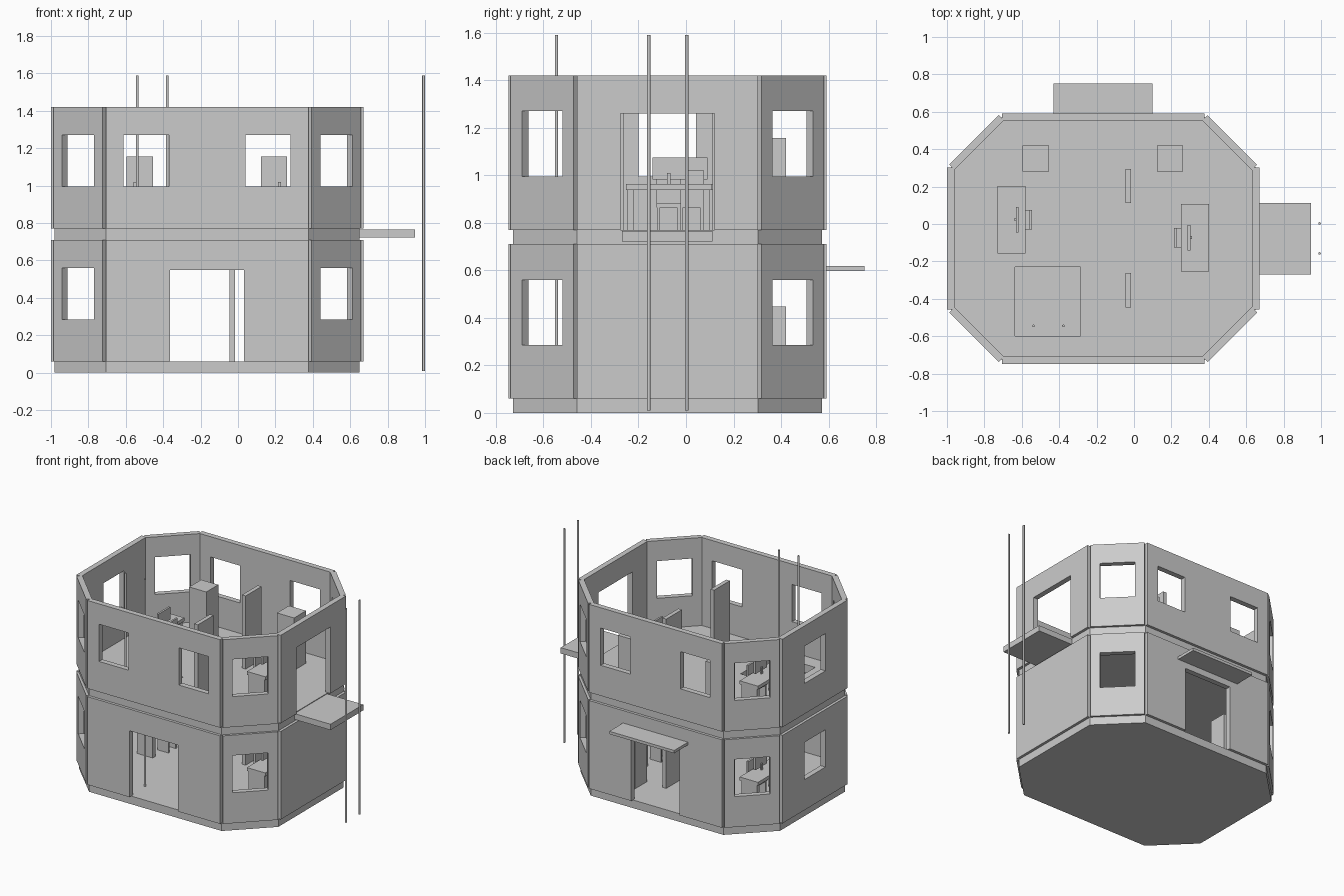
import bpy
import bmesh
import math
from mathutils import Matrix, Vector

if "Cube" in bpy.data.objects:
    bpy.data.objects.remove(bpy.data.objects["Cube"])

GREY = (0.6, 0.6, 0.6, 1.0)
mat = bpy.data.materials.new("plain grey")
mat.use_nodes = True
mat.diffuse_color = GREY
mat.node_tree.nodes["Principled BSDF"].inputs["Base Color"].default_value = GREY

CX, CY = -0.165, -0.078          # centre of the building
HX, HY = 0.835, 0.67             # half size over the walls
SX, SY = 0.542, 0.38             # half length of the straight walls
THICK = 0.04
WALL_H = 0.65
FLOORS = {"lower": 0.06, "upper": 0.77}


def finish(bm, name):
    bmesh.ops.recalc_face_normals(bm, faces=bm.faces)
    mesh = bpy.data.meshes.new(name)
    bm.to_mesh(mesh)
    bm.free()
    mesh.materials.append(mat)
    obj = bpy.data.objects.new(name, mesh)
    bpy.context.collection.objects.link(obj)
    return obj


def extrude(bm, vec):
    out = bmesh.ops.extrude_face_region(bm, geom=bm.faces[:])
    moved = [g for g in out["geom"] if isinstance(g, bmesh.types.BMVert)]
    bmesh.ops.translate(bm, verts=moved, vec=vec)


def add_box(bm, x, y, z):
    lo, hi = Vector((x[0], y[0], z[0])), Vector((x[1], y[1], z[1]))
    bmesh.ops.create_cube(bm, size=1, matrix=Matrix.Translation((lo + hi) / 2)
                          @ Matrix.Diagonal((*(hi - lo), 1)))


def boxes(name, *parts):
    bm = bmesh.new()
    for part in parts:
        add_box(bm, *part)
    return finish(bm, name)


def slab(name, z, height, hole=None):
    """Eight-sided floor, slightly inside the walls, with an optional opening."""
    bm = bmesh.new()
    ix, iy = HX - 0.02, HY - 0.02
    quarter = [(ix, SY), (SX, iy)]
    ring = quarter + [(-x, y) for x, y in reversed(quarter)]
    ring += [(-x, -y) for x, y in ring]
    loops = [[(CX + x, CY + y) for x, y in ring]]
    if hole:
        x0, x1, y0, y1 = hole
        loops.append([(x0, y0), (x1, y0), (x1, y1), (x0, y1)])
    for loop in loops:
        verts = [bm.verts.new((x, y, z)) for x, y in loop]
        for a, b in zip(verts, verts[1:] + verts[:1]):
            bm.edges.new((a, b))
    bmesh.ops.triangle_fill(bm, use_beauty=True, edges=bm.edges[:], normal=(0, 0, 1))
    bmesh.ops.dissolve_limit(bm, angle_limit=0.01, verts=bm.verts[:], edges=bm.edges[:])
    extrude(bm, (0, 0, height))
    return finish(bm, name)


def wall(name, middle, angle, half, z, holes):
    """Panel with openings; middle is on the outer face, angle its direction out."""
    bm = bmesh.new()
    us = sorted({-half, half, *[u for h in holes for u in h[:2]]})
    ws = sorted({0, WALL_H, *[w for h in holes for w in h[2:]]})
    grid = [[bm.verts.new((0, u, w)) for w in ws] for u in us]
    for i in range(len(us) - 1):
        for j in range(len(ws) - 1):
            u, w = (us[i] + us[i + 1]) / 2, (ws[j] + ws[j + 1]) / 2
            if not any(h[0] < u < h[1] and h[2] < w < h[3] for h in holes):
                bm.faces.new((grid[i][j], grid[i + 1][j],
                              grid[i + 1][j + 1], grid[i][j + 1]))
    loose = [v for v in bm.verts if not v.link_faces]
    bmesh.ops.delete(bm, geom=loose, context="VERTS")
    extrude(bm, (-THICK, 0, 0))
    place = Matrix.Translation((CX + middle[0], CY + middle[1], z)) @ Matrix.Rotation(angle, 4, "Z")
    bmesh.ops.transform(bm, matrix=place, verts=bm.verts)
    return finish(bm, name)


def window(u):
    return (u - 0.121, u + 0.121, 0.225, 0.5)


DOOR = (-0.198, 0.198, 0, 0.49)
PAIR = [window(-0.326), window(0.326)]

# Floors, with the pole opening in the upper one
slab("base_floor", 0, 0.06)
slab("upper_floor", 0.71, 0.06, hole=(-0.635, -0.285, -0.6, -0.23))

for level, z in FLOORS.items():
    upper = level == "upper"
    # Straight walls
    ends = PAIR if upper else [DOOR]
    wall(level + "_front_wall", (0, -HY), -math.pi / 2, SX, z, ends)
    wall(level + "_back_wall", (0, HY), math.pi / 2, SX, z, ends)
    wall(level + "_left_wall", (HX, 0), 0, SY, z, [DOOR] if upper else [])
    wall(level + "_right_wall", (-HX, 0), math.pi, SY, z, [window(0)])
    # Corner walls
    for sx, side in ((1, "left"), (-1, "right")):
        for sy, end in ((1, "back"), (-1, "front")):
            wall(f"{level}_{end}_{side}_corner_wall", (sx * 0.6905, sy * 0.5275),
                 math.atan2(sy, sx), 0.187, z, [window(0)])

    # Partitions and cabinets
    for end, y in (("front", -0.355), ("back", 0.203)):
        boxes(f"{level}_{end}_partition",
              ((-0.045, -0.015), (y - 0.092, y + 0.092), (z, z + 0.54)))
    for side, x in (("left", 0.192), ("right", -0.525)):
        boxes(f"{level}_{side}_cabinet",
              ((x - 0.07, x + 0.07), (0.28, 0.42), (z, z + 0.387)))

    # Desks with screens and chairs, turned to face each other
    for side, s, x, y in (("left", 1, 0.325, -0.073), ("right", -1, -0.655, 0.023)):
        desk = boxes(f"{level}_{side}_desk",
                     ((-0.075, 0.075), (-0.18, 0.18), (0.168, 0.193)),
                     ((-0.065, 0.065), (-0.175, -0.145), (0, 0.168)),
                     ((-0.065, 0.065), (0.145, 0.175), (0, 0.168)))
        screen = boxes(f"{level}_{side}_screen",
                       ((-0.038, -0.024), (-0.068, 0.068), (0.213, 0.305)),
                       ((-0.024, -0.015), (-0.008, 0.008), (0.193, 0.24)))
        chair = boxes(f"{level}_{side}_chair",
                      ((-0.11, -0.01), (-0.052, 0.052), (0.095, 0.112)),
                      ((-0.11, -0.096), (-0.052, 0.052), (0.112, 0.25)),
                      ((-0.105, -0.015), (-0.05, -0.036), (0, 0.095)),
                      ((-0.105, -0.015), (0.036, 0.05), (0, 0.095)))
        for obj in (desk, screen, chair):
            obj.location = (x, y, z)
            obj.rotation_euler.z = 0 if s > 0 else math.pi

# Balcony and door canopy
boxes("balcony", ((0.65, 0.945), (-0.27, 0.112), (0.722, 0.765)))
boxes("back_canopy", ((-0.43, 0.1), (0.59, 0.752), (0.597, 0.618)))

# Sliding poles
for name, x, y in (("outer_back_pole", 0.992, 0.003), ("outer_front_pole", 0.992, -0.157),
                   ("inner_left_pole", -0.378, -0.545), ("inner_right_pole", -0.538, -0.545)):
    bm = bmesh.new()
    bmesh.ops.create_cone(bm, cap_ends=True, segments=16, radius1=0.007, radius2=0.007,
                          depth=1.58, matrix=Matrix.Translation((x, y, 0.8)))
    finish(bm, name)
    bpy.context.view_layer.objects.active = bpy.data.objects[name]
    bpy.ops.object.select_all(action="DESELECT")
    bpy.data.objects[name].select_set(True)
    bpy.ops.object.shade_smooth_by_angle(angle=math.radians(40))
